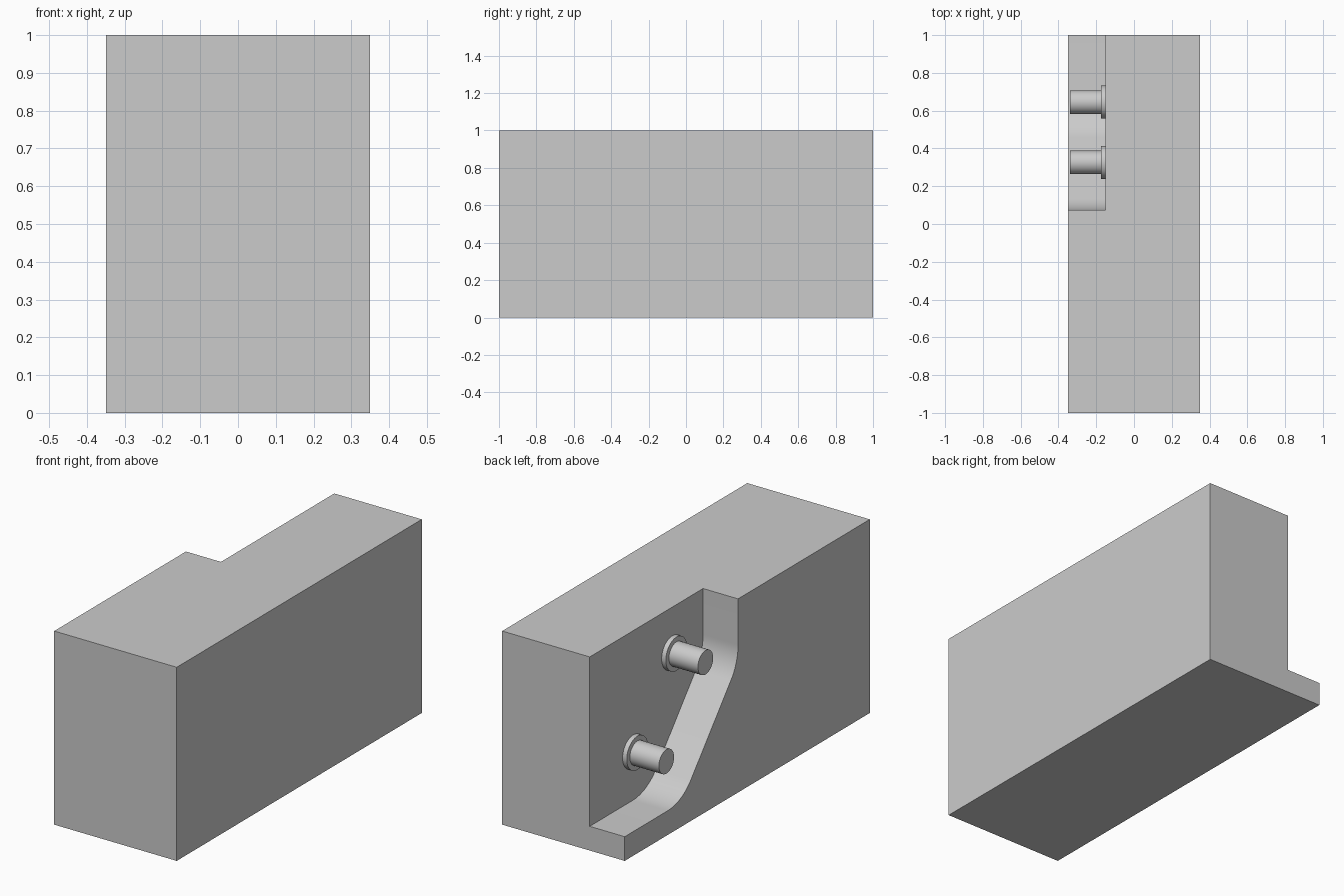
import bpy
import bmesh
from math import radians, cos, sin, pi
from mathutils import Matrix

cube = bpy.data.objects.get("Cube")
if cube:
    bpy.data.objects.remove(cube, do_unlink=True)

grey = bpy.data.materials.new("plain grey")
grey.use_nodes = True
colour = (0.6, 0.6, 0.6, 1)
grey.diffuse_color = colour
grey.node_tree.nodes["Principled BSDF"].inputs["Base Color"].default_value = colour


def finish(name, bm):
    """Turn a bmesh into a linked grey object."""
    bmesh.ops.recalc_face_normals(bm, faces=bm.faces[:])
    mesh = bpy.data.meshes.new(name)
    bm.to_mesh(mesh)
    bm.free()
    mesh.materials.append(grey)
    obj = bpy.data.objects.new(name, mesh)
    bpy.context.collection.objects.link(obj)
    return obj


def activate(obj):
    bpy.ops.object.select_all(action="DESELECT")
    obj.select_set(True)
    bpy.context.view_layer.objects.active = obj


def smooth(obj):
    activate(obj)
    bpy.ops.object.shade_smooth_by_angle(angle=radians(30))


def arc(cy, cz, radius, start, end, steps=14):
    """Points (y, z) along an arc, angles in degrees."""
    angles = [radians(start + (end - start) * i / steps) for i in range(steps + 1)]
    return [(cy + radius * cos(a), cz + radius * sin(a)) for a in angles]


def cylinder(name, x0, x1, y, z, radius):
    """Cylinder lying along x."""
    bm = bmesh.new()
    place = Matrix.Translation(((x0 + x1) / 2, y, z)) @ Matrix.Rotation(pi / 2, 4, "Y")
    bmesh.ops.create_cone(bm, cap_ends=True, segments=48, radius1=radius,
                          radius2=radius, depth=abs(x1 - x0), matrix=place)
    smooth(finish(name, bm))


# Main block
bm = bmesh.new()
bmesh.ops.create_cube(bm, size=1, matrix=Matrix.Translation((0, 0, 0.5))
                      @ Matrix.Diagonal((0.7, 2, 1, 1)))
block = finish("block", bm)

# Recess cutter: flat floor, curve, slope, curve, upright wall
RECESS_X = -0.15
profile = [(1.2, 0.125)]
profile += arc(0.65, 0.375, 0.25, 270, 220)
profile += arc(0.325, 0.762, 0.25, 220, 180)
profile += [(0.075, 1.2), (1.2, 1.2)]
bm = bmesh.new()
face = bm.faces.new([bm.verts.new((RECESS_X, y, z)) for y, z in profile])
side = bmesh.ops.extrude_face_region(bm, geom=[face])["geom"]
bmesh.ops.translate(bm, vec=(-0.4, 0, 0),
                    verts=[v for v in side if isinstance(v, bmesh.types.BMVert)])
cutter = finish("recess_cutter", bm)
cutter.hide_render = True

cut = block.modifiers.new("recess", "BOOLEAN")
cut.operation = "DIFFERENCE"
cut.solver = "EXACT"
cut.object = cutter
activate(block)
bpy.ops.object.modifier_apply(modifier=cut.name)
bpy.data.objects.remove(cutter, do_unlink=True)
smooth(block)

# Two pins with collars standing in the recess
for label, y, z in (("lower", 0.645, 0.375), ("upper", 0.326, 0.765)):
    cylinder(label + "_collar", RECESS_X, -0.174, y, z, 0.087)
    cylinder(label + "_pin", RECESS_X, -0.34, y, z, 0.062)
